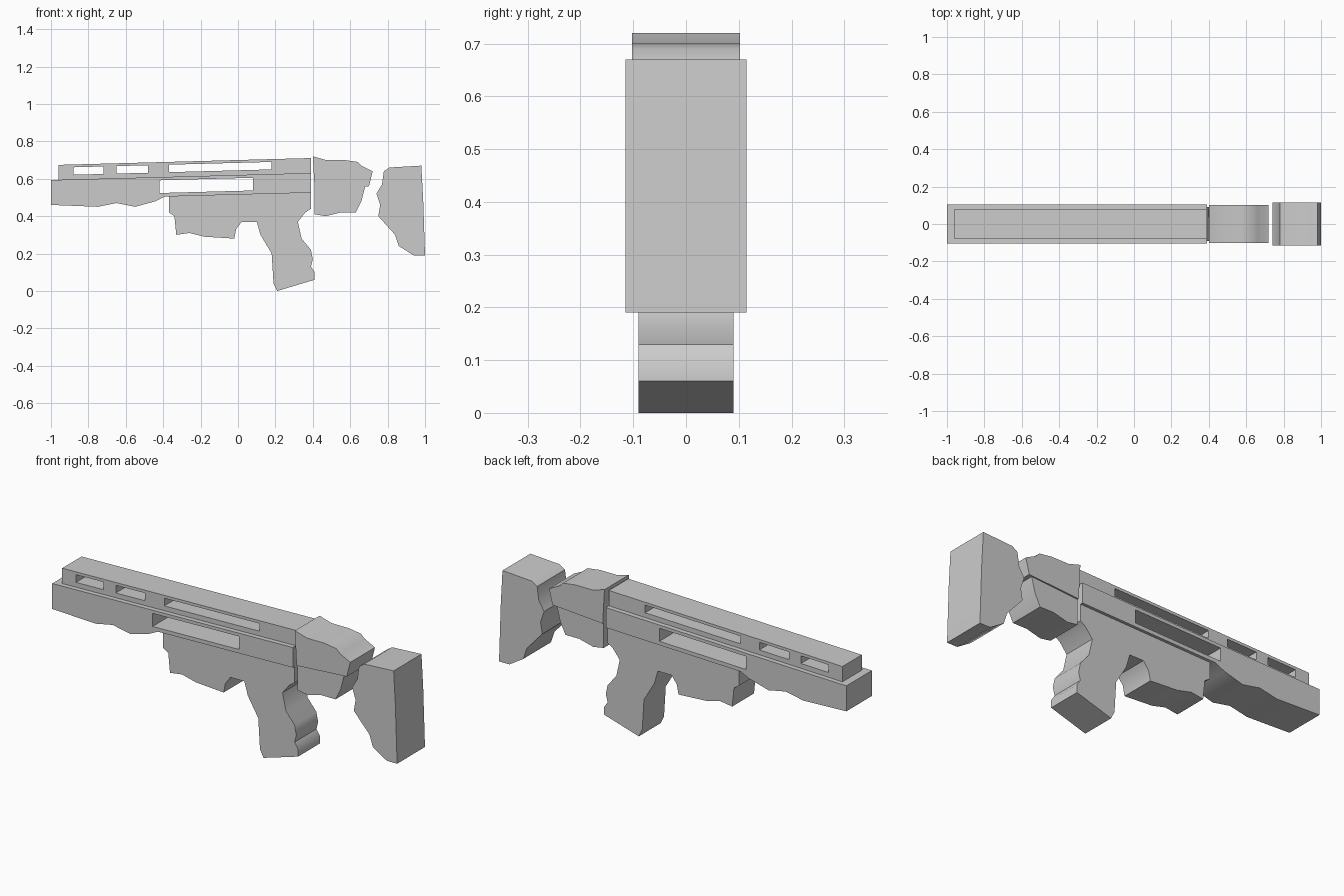
import bpy
import bmesh
import math

SLOPE = 0.027  # gentle rise of the body and rail toward the rear

cube = bpy.data.objects.get("Cube")
if cube:
    bpy.data.objects.remove(cube, do_unlink=True)

# One grey material for the whole model
grey = bpy.data.materials.new("plain grey")
grey.use_nodes = True
shade = [0.6] * 3 + [1]
grey.diffuse_color = shade
grey.node_tree.nodes["Principled BSDF"].inputs["Base Color"].default_value = shade


def rising(x, height):
    """A point on a line that rises with the body's slope."""
    return x, height + SLOPE * x


def strip(front, rear, low, high):
    """Four corners of a band that follows the body's slope."""
    return [rising(front, low), rising(front, high),
            rising(rear, high), rising(rear, low)]


def slab(name, half_width, outline, windows=()):
    """Extrude a side profile, with optional windows, across the width."""
    curve = bpy.data.curves.new(name, "CURVE")
    curve.dimensions = "2D"
    curve.fill_mode = "BOTH"
    curve.extrude = half_width
    for loop in (outline, *windows):
        spline = curve.splines.new("POLY")
        spline.points.add(len(loop) - 1)
        spline.use_cyclic_u = True
        for point, (x, z) in zip(spline.points, loop):
            point.co = (x, z, 0, 1)
    obj = bpy.data.objects.new(name, curve)
    bpy.context.collection.objects.link(obj)
    obj.rotation_euler.x = math.pi / 2
    bpy.ops.object.select_all(action="DESELECT")
    obj.select_set(True)
    bpy.context.view_layer.objects.active = obj
    bpy.ops.object.convert(target="MESH")
    obj = bpy.context.object
    bpy.ops.object.transform_apply(location=False, rotation=True, scale=False)

    # Weld caps to walls, then smooth the walls and keep the rims crisp
    mesh = bmesh.new()
    mesh.from_mesh(obj.data)
    bmesh.ops.remove_doubles(mesh, verts=mesh.verts, dist=0.001)
    bmesh.ops.recalc_face_normals(mesh, faces=mesh.faces)
    mesh.to_mesh(obj.data)
    mesh.free()
    obj.data.materials.clear()
    obj.data.materials.append(grey)
    bpy.ops.object.shade_smooth_by_angle(angle=math.radians(40))


# Top rail with a row of three windows of equal height
rail_windows = [strip(front, rear, 0.645, 0.685)
                for front, rear in ((-.88, -.72), (-.65, -.48), (-.37, .18))]
slab("top_rail", 0.08, strip(-.96, .39, .61, .7), rail_windows)

# Long main body with one long window and a wavy fore-end
fore_end_wave = [(-.44, .48), (-.55, .45), (-.65, .47), (-.75, .45), (-1, .46)]
body_line = [rising(-1, .62), rising(.39, .62), rising(.39, .515), rising(-.39, .515)]
slab("main_body", 0.105, body_line + fore_end_wave,
     [strip(-.42, .08, .535, .603)])

# Narrower housing hanging under the body
housing_top = [rising(-.37, .516), rising(.39, .516)]
housing_rear = [(.39, .44), (.36, .42), (.32, .37)]
housing_front = [(.02, .37), (-.01, .33), (-.02, .28), (-.18, .29),
                 (-.26, .31), (-.33, .3), (-.34, .4), (-.37, .42)]
slab("lower_housing", 0.09, housing_top + housing_rear + housing_front)

# Hand grip with a bumpy back edge
grip_front = [(.1, .37), (.12, .3), (.18, .2), (.19, .04), (.21, 0)]
grip_back = [(.41, .06), (.41, .1), (.39, .13), (.4, .17),
             (.39, .22), (.34, .28), (.32, .37)]
slab("grip", 0.09, grip_front + grip_back)

# Rear block in two stacked halves, the lower one slightly narrower
slab("rear_block_upper", 0.102,
     [(.41, .54), (.4, .72), (.47, .7), (.57, .7), (.64, .69),
      (.66, .67), (.72, .64), (.7, .56)])
slab("rear_block_lower", 0.095,
     [(.41, .55), (.41, .41), (.47, .4), (.55, .42), (.63, .42),
      (.66, .48), (.68, .56)])

# Shoulder stock with a scalloped front edge
stock_rear = [(.81, .66), (.98, .67), (.99, .49), (1, .19), (.94, .19)]
stock_front = [(.86, .24), (.84, .3), (.75, .4), (.76, .46),
               (.74, .52), (.77, .57), (.78, .64)]
slab("stock", 0.115, stock_rear + stock_front)
